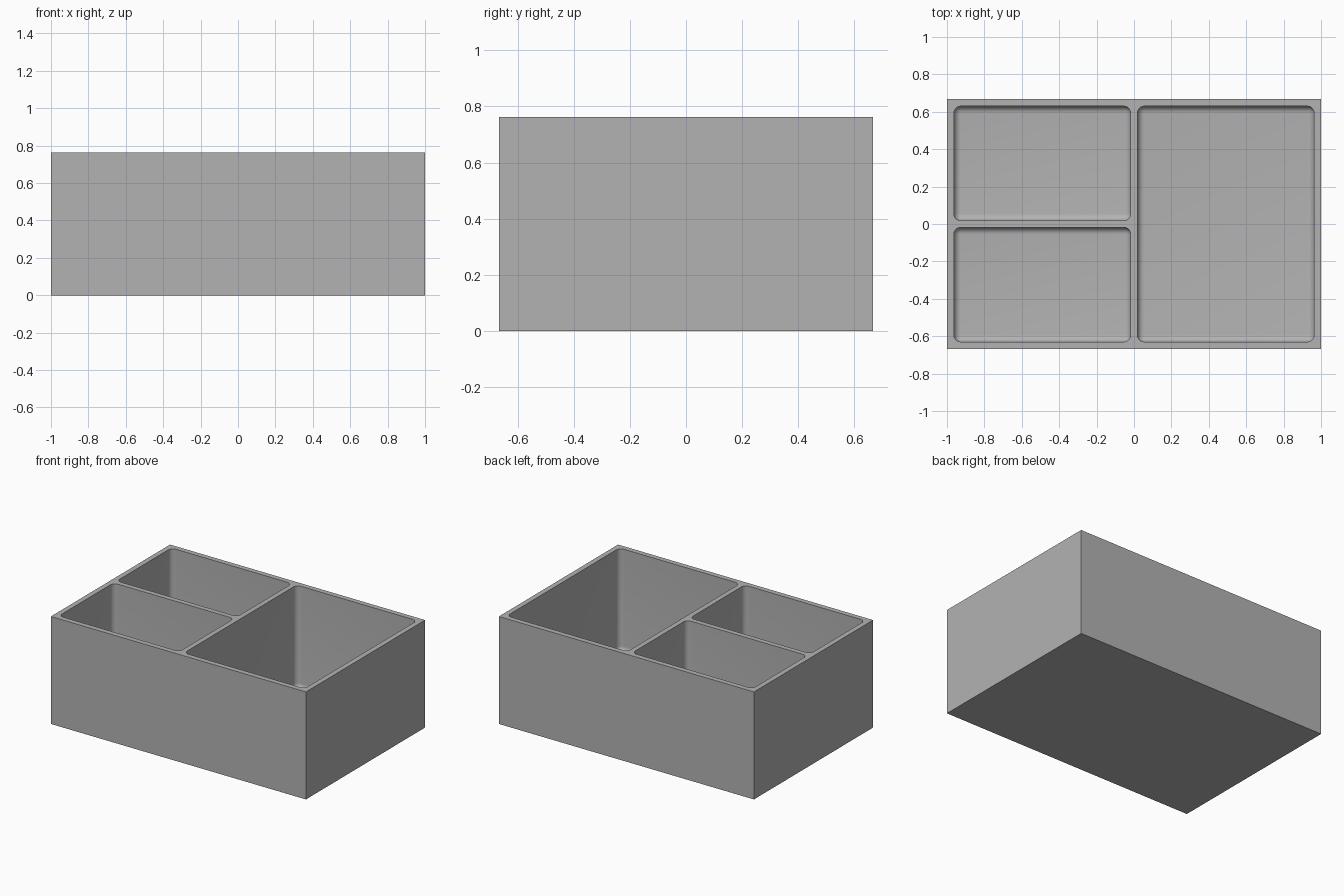
import bpy
import bmesh
import math
from mathutils import Matrix, Vector

if "Cube" in bpy.data.objects:
    bpy.data.objects.remove(bpy.data.objects["Cube"], do_unlink=True)

HALF_X, HALF_Y, HEIGHT = 1.0, 0.667, 0.762
WALL = 0.037      # outer wall and floor thickness
RIB = 0.018       # half thickness of the dividers
FILLET = 0.037    # pocket corner radius

grey = bpy.data.materials.new("plain grey")
grey.use_nodes = True
colour = (0.45, 0.45, 0.45, 1.0)
grey.diffuse_color = colour
grey.node_tree.nodes["Principled BSDF"].inputs["Base Color"].default_value = colour


def make_box(name, low, high, fillet=0.0):
    """Box between two corners, with optional rounding of every edge."""
    low, high = Vector(low), Vector(high)
    bm = bmesh.new()
    bmesh.ops.create_cube(bm, size=1.0)
    bmesh.ops.transform(bm, verts=bm.verts, matrix=Matrix.Translation((low + high) / 2)
                        @ Matrix.Diagonal((high - low).to_4d()))
    if fillet:
        bmesh.ops.bevel(bm, geom=bm.edges[:], offset=fillet, segments=8,
                        profile=0.5, affect='EDGES', clamp_overlap=True)
    mesh = bpy.data.meshes.new(name)
    bm.to_mesh(mesh)
    bm.free()
    mesh.materials.append(grey)
    obj = bpy.data.objects.new(name, mesh)
    bpy.context.collection.objects.link(obj)
    return obj


# Solid outer block
tray = make_box("divided_tray", (-HALF_X, -HALF_Y, 0), (HALF_X, HALF_Y, HEIGHT))

# One full-depth compartment on the left, two half-depth ones on the right
in_x, in_y = HALF_X - WALL, HALF_Y - WALL
pockets = {
    "large_pocket": ((RIB, -in_y), (in_x, in_y)),
    "back_pocket": ((-in_x, RIB), (-RIB, in_y)),
    "front_pocket": ((-in_x, -in_y), (-RIB, -RIB)),
}
bpy.context.view_layer.objects.active = tray
for name, (low, high) in pockets.items():
    cutter = make_box(name, (*low, WALL), (*high, HEIGHT + 0.2), FILLET)
    cutter.hide_render = True
    cut = tray.modifiers.new(name, 'BOOLEAN')
    cut.operation = 'DIFFERENCE'
    cut.solver = 'EXACT'
    cut.object = cutter
    bpy.ops.object.modifier_apply(modifier=name)
    bpy.data.objects.remove(cutter, do_unlink=True)

# Smooth fillets, crisp rims
bpy.ops.object.select_all(action='DESELECT')
tray.select_set(True)
bpy.ops.object.shade_smooth_by_angle(angle=math.radians(30))
